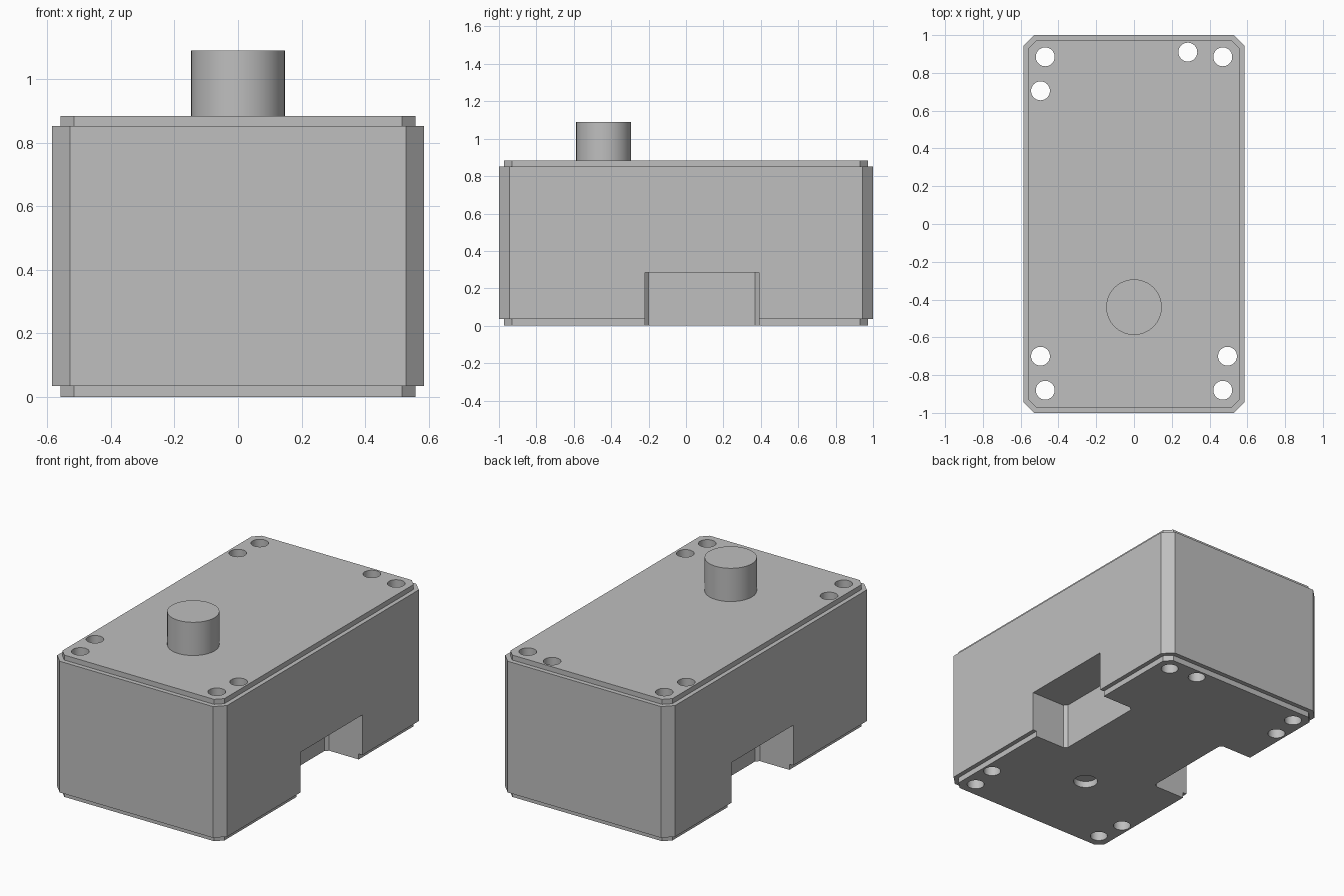
import bpy
import bmesh
import math

cube = bpy.data.objects.get("Cube")
if cube:
    bpy.data.objects.remove(cube, do_unlink=True)

GREY = (0.52, 0.52, 0.52, 1)
mat = bpy.data.materials.new("plain grey")
mat.use_nodes = True
mat.diffuse_color = GREY
mat.node_tree.nodes["Principled BSDF"].inputs["Base Color"].default_value = GREY


def finish(name, bm):
    bmesh.ops.recalc_face_normals(bm, faces=bm.faces)
    mesh = bpy.data.meshes.new(name)
    bm.to_mesh(mesh)
    bm.free()
    mesh.materials.append(mat)
    obj = bpy.data.objects.new(name, mesh)
    bpy.context.collection.objects.link(obj)
    return obj


def loft(name, rings):
    """Skin a stack of (outline, z) rings and cap both ends."""
    bm = bmesh.new()
    loops = [[bm.verts.new((x, y, z)) for x, y in pts] for pts, z in rings]
    for low, high in zip(loops, loops[1:]):
        for i in range(len(low)):
            j = (i + 1) % len(low)
            bm.faces.new((low[i], low[j], high[j], high[i]))
    bm.faces.new(loops[0])
    bm.faces.new(loops[-1])
    return finish(name, bm)


def chamfered(w, d, c):
    quarter = [(w, d - c), (w - c, d)]
    half = quarter + [(-x, y) for x, y in reversed(quarter)]
    return half + [(-x, -y) for x, y in half]


def circle(x, y, r, n):
    return [(x + r * math.cos(math.tau * i / n),
             y + r * math.sin(math.tau * i / n)) for i in range(n)]


def smooth(obj):
    bpy.ops.object.select_all(action='DESELECT')
    obj.select_set(True)
    bpy.context.view_layer.objects.active = obj
    bpy.ops.object.shade_smooth_by_angle(angle=math.radians(30))


# Housing with stepped top and bottom plates
body = chamfered(0.585, 1.0, 0.057)
plate = chamfered(0.558, 0.972, 0.042)
housing = loft("housing", [(plate, 0), (plate, 0.035), (body, 0.035),
                           (body, 0.852), (plate, 0.852), (plate, 0.883)])

# Screw holes running right through, and a bearing recess underneath
holes = [(-0.47, 0.885), (-0.495, 0.705), (0.285, 0.91), (0.47, 0.885),
         (-0.495, -0.7), (-0.47, -0.88), (0.47, -0.88), (0.495, -0.7)]
cutters = [loft("hole_cutter", [(circle(x, y, 0.05, 40), -0.1),
                                (circle(x, y, 0.05, 40), 1)]) for x, y in holes]
recess = circle(0, -0.44, 0.07, 40)
cutters.append(loft("recess_cutter", [(recess, -0.1), (recess, 0.04)]))

# Mounting notches in the lower edge of both long sides
notch = [(0.335, -0.2), (0.355, -0.22), (0.7, -0.22),
         (0.7, 0.39), (0.355, 0.39), (0.335, 0.37)]
for side in (1, -1):
    outline = [(side * x, y) for x, y in notch]
    cutters.append(loft("notch_cutter", [(outline, -0.1), (outline, 0.285)]))

bpy.context.view_layer.objects.active = housing
for cutter in cutters:
    mod = housing.modifiers.new("cut", 'BOOLEAN')
    mod.operation = 'DIFFERENCE'
    mod.solver = 'EXACT'
    mod.object = cutter
    bpy.ops.object.modifier_apply(modifier=mod.name)
    bpy.data.objects.remove(cutter, do_unlink=True)
smooth(housing)

# Output shaft
ring = circle(0, -0.44, 0.147, 64)
shaft = loft("output_shaft", [(ring, 0.88), (ring, 1.09)])
smooth(shaft)
